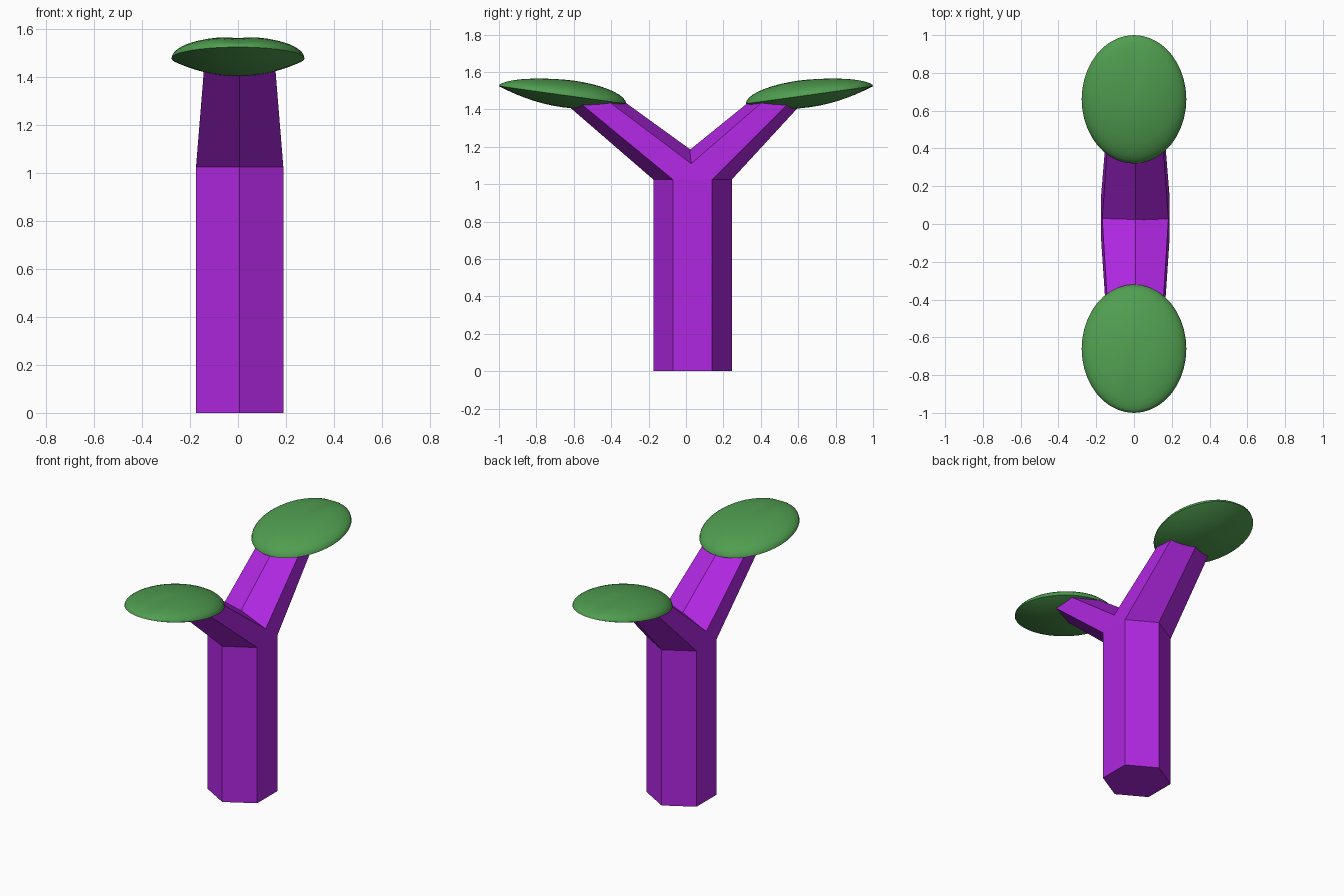
import bpy, bmesh, math

if "Cube" in bpy.data.objects:
    bpy.data.objects.remove(bpy.data.objects["Cube"])

CX, JOINT_Z, TIP_Z = 0.007, 1.025, 1.44


def material(name, color):
    m = bpy.data.materials.new(name)
    m.diffuse_color = (*color, 1)
    m.use_nodes = True
    m.node_tree.nodes["Principled BSDF"].inputs["Base Color"].default_value = m.diffuse_color
    return m


def finish(name, bm, mat):
    bmesh.ops.recalc_face_normals(bm, faces=bm.faces)
    me = bpy.data.meshes.new(name)
    bm.to_mesh(me)
    bm.free()
    ob = bpy.data.objects.new(name, me)
    bpy.context.collection.objects.link(ob)
    me.materials.append(mat)
    return ob


def hex_limb(name, rings, mat):
    """Six-sided loft; each ring is (y centre, z, x radius, y radius)."""
    bm = bmesh.new()
    loops = []
    for cy, z, rx, ry in rings:
        angles = [math.radians(30 + 60 * i) for i in range(6)]
        loops.append([bm.verts.new((CX + rx * math.cos(a), cy + ry * math.sin(a), z))
                      for a in angles])
    for a, b in zip(loops, loops[1:]):
        for i in range(6):
            j = (i + 1) % 6
            bm.faces.new((a[i], a[j], b[j], b[i]))
    bm.faces.new(loops[0])
    bm.faces.new(loops[-1])
    return finish(name, bm, mat)


def leaf_pad(name, side, mat):
    """Tilted oval lens: domed top with a shallow outer dent, flatter underside."""
    bm = bmesh.new()
    bmesh.ops.create_uvsphere(bm, u_segments=40, v_segments=20, radius=1)
    for v in bm.verts:
        x, y, z = v.co
        if z > 0:
            dent = 0.014 * math.exp(-(x / 0.18) ** 2) * max(0, y + 0.1) * z
            h = 0.084 * z * (1 - 0.15 * y) - dent
        else:
            h = -0.066 * z * z
        v.co = (0.277 * x, side * (0.66 + 0.34 * y), 1.477 + 0.047 * y + h)
    for f in bm.faces:
        f.smooth = True
    ob = finish(name, bm, mat)
    bpy.context.view_layer.objects.active = ob
    ob.select_set(True)
    bpy.ops.object.shade_smooth_by_angle(angle=math.radians(40))
    ob.select_set(False)


purple = material("purple_bark", (0.43, 0.02, 0.75))
green = material("green_leaf", (0.08, 0.34, 0.08))

# Trunk and the two branches growing out of its top ring
joint = (0.035, JOINT_Z, 0.21, 0.21)
hex_limb("trunk", [(0.035, 0, 0.21, 0.21), joint], purple)
hex_limb("back_branch", [joint, (0.482, TIP_Z, 0.171, 0.145)], purple)
hex_limb("front_branch", [joint, (-0.492, TIP_Z, 0.171, 0.163)], purple)

# Leaf pads
leaf_pad("back_leaf", 1, green)
leaf_pad("front_leaf", -1, green)
